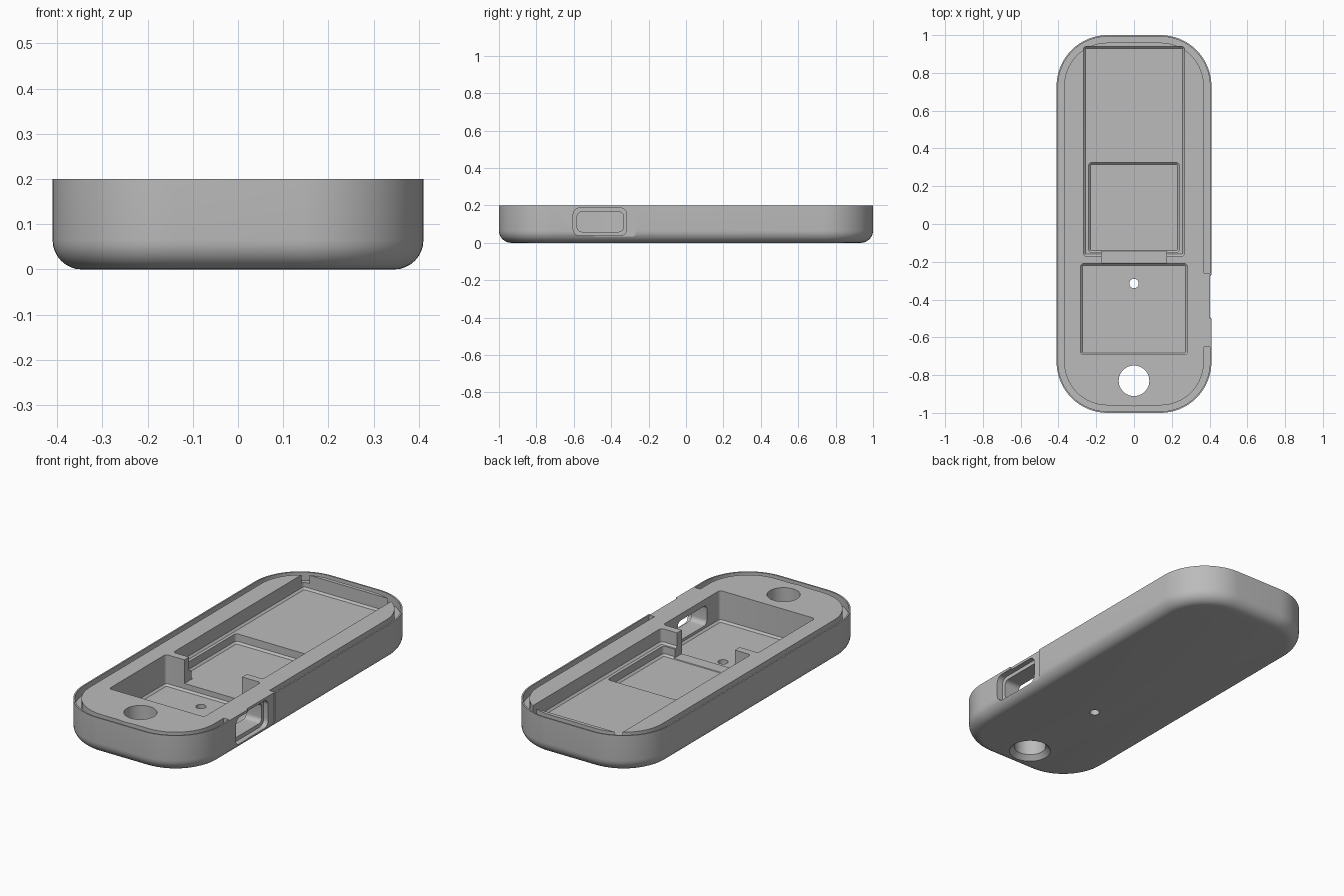
import bpy, bmesh, math

if "Cube" in bpy.data.objects:
    bpy.data.objects.remove(bpy.data.objects["Cube"], do_unlink=True)

grey = bpy.data.materials.new("plain grey")
grey.use_nodes = True
COLOUR = (0.5, 0.5, 0.5, 1)
grey.diffuse_color = COLOUR
grey.node_tree.nodes["Principled BSDF"].inputs["Base Color"].default_value = COLOUR

HALF_X, HALF_Y, HEIGHT, CORNER = 0.41, 1.0, 0.2, 0.27
ABOVE = 0.25


def rounded(cx, cy, hx, hy, r, steps=16):
    """Rounded rectangle outline, counter-clockwise."""
    pts = []
    for i, (sx, sy) in enumerate([(1, 1), (-1, 1), (-1, -1), (1, -1)]):
        for k in range(steps + 1):
            a = math.pi / 2 * (i + k / steps)
            pts.append((cx + sx * (hx - r) + r * math.cos(a),
                        cy + sy * (hy - r) + r * math.sin(a)))
    return pts


def outline(inset=0):
    return rounded(0, 0, HALF_X - inset, HALF_Y - inset, CORNER - inset)


def circle(cx, cy, r, n=48):
    return [(cx + r * math.cos(2 * math.pi * k / n),
             cy + r * math.sin(2 * math.pi * k / n)) for k in range(n)]


def loft(name, layers, sideways=False):
    """Closed solid through stacked outlines; sideways stacks along x."""
    bm = bmesh.new()
    rings = []
    for pts, h in layers:
        rings.append([bm.verts.new((h, u, v) if sideways else (u, v, h)) for u, v in pts])
    n = len(rings[0])
    for low, high in zip(rings, rings[1:]):
        for k in range(n):
            j = (k + 1) % n
            bm.faces.new((low[k], low[j], high[j], high[k]))
    bm.faces.new(rings[0][::-1])
    bm.faces.new(rings[-1])
    mesh = bpy.data.meshes.new(name)
    bm.to_mesh(mesh)
    bm.free()
    mesh.materials.append(grey)
    ob = bpy.data.objects.new(name, mesh)
    bpy.context.scene.collection.objects.link(ob)
    return ob


def cut(target, cutter):
    """Subtract the cutter and discard it."""
    mod = target.modifiers.new("cut", "BOOLEAN")
    mod.operation = "DIFFERENCE"
    mod.solver = "EXACT"
    mod.object = cutter
    bpy.context.view_layer.objects.active = target
    bpy.ops.object.modifier_apply(modifier=mod.name)
    bpy.data.objects.remove(cutter, do_unlink=True)


def pocket(name, hx, y0, y1, floor, soft=0.01):
    """Open-topped recess with a softened floor edge."""
    cy, hy = (y0 + y1) / 2, (y1 - y0) / 2
    full = rounded(0, cy, hx, hy, 0.016, 4)
    small = rounded(0, cy, hx - soft, hy - soft, 0.016 - soft, 4)
    return loft(name, [(small, floor), (full, floor + soft), (full, ABOVE)])


# Shell with rounded bottom edge
FILLET = 0.065
layers = []
for k in range(9):
    a = math.pi / 2 * k / 8
    layers.append((outline(FILLET * (1 - math.sin(a))), FILLET * (1 - math.cos(a))))
layers.append((outline(), HEIGHT))
body = loft("case_base", layers)

# Groove behind the thin outer lip, interrupted at the port and the strap hole
groove = loft("groove_cutter", [(outline(0.008), 0.155), (outline(0.04), 0.155)][:1]
              + [(outline(0.008), ABOVE)])
cut(groove, loft("plateau", [(outline(0.04), 0.1), (outline(0.04), 0.3)]))
cut(groove, loft("strap_bump", [(circle(0, -0.83, 0.135), 0.1), (circle(0, -0.83, 0.135), 0.3)]))
port_block = rounded(0.4, -0.455, 0.1, 0.195, 0.005, 2)
cut(groove, loft("port_block", [(port_block, 0.1), (port_block, 0.3)]))
cut(body, groove)

# Interior pockets
cut(body, pocket("long_pocket", 0.267, -0.17, 0.94, 0.12))
cut(body, pocket("deep_pocket", 0.24, -0.15, 0.325, 0.07))
cut(body, pocket("front_pocket", 0.283, -0.692, -0.21, 0.035))
slot = rounded(0, -0.185, 0.172, 0.045, 0.004, 2)
cut(body, loft("wire_slot", [(slot, 0.073), (slot, ABOVE)]))

# Strap hole with flared underside, and the small reset hole
cut(body, loft("strap_hole", [(circle(0, -0.83, 0.115), -0.01),
                              (circle(0, -0.83, 0.081), 0.025),
                              (circle(0, -0.83, 0.081), ABOVE)]))
cut(body, loft("small_hole", [(circle(0, -0.315, 0.025, 32), -0.1),
                              (circle(0, -0.315, 0.025, 32), 0.1)]))

# Side port: shallow plate recess, stepped frame, opening into the front pocket
plate = rounded(-0.385, 0.135, 0.115, 0.1, 0.012, 4)
cut(body, loft("port_plate", [(plate, 0.402), (plate, 0.5)], True))
frame = rounded(-0.46, 0.112, 0.143, 0.074, 0.035, 8)
cut(body, loft("port_frame", [(frame, 0.375), (frame, 0.5)], True))
opening = rounded(-0.458, 0.112, 0.124, 0.053, 0.025, 8)
cut(body, loft("port_opening", [(opening, 0.2), (opening, 0.5)], True))

# Smooth the curved walls, keep the cut edges crisp
bpy.ops.object.select_all(action="DESELECT")
body.select_set(True)
bpy.context.view_layer.objects.active = body
bpy.ops.object.shade_smooth_by_angle(angle=math.radians(30))
